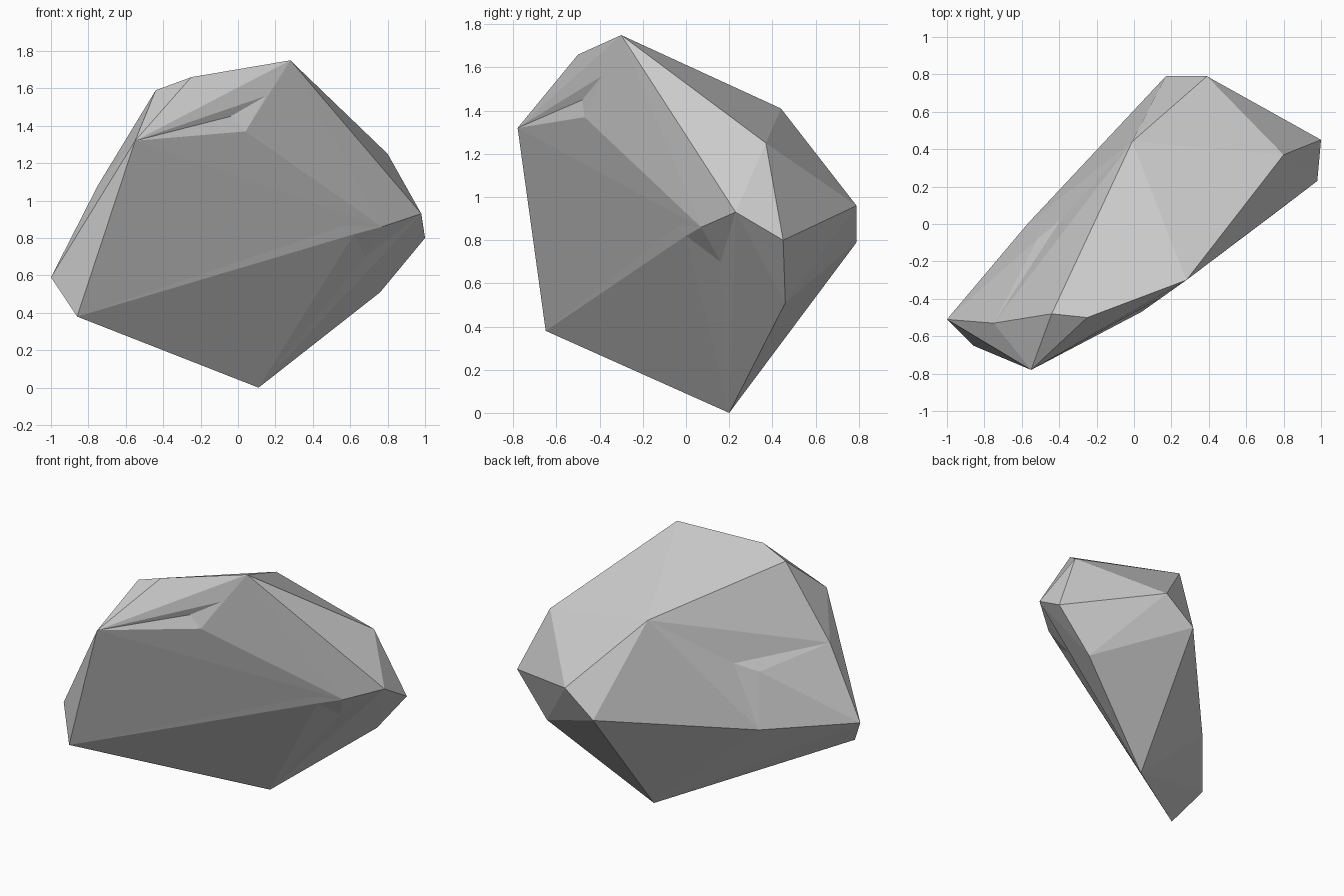
import bpy, bmesh

if "Cube" in bpy.data.objects:
    bpy.data.objects.remove(bpy.data.objects["Cube"])

bm = bmesh.new()
pts = {}


def add_points(**coords):
    for name, co in coords.items():
        pts[name] = bm.verts.new(co)


def dent(region, facets):
    """Remove the hull faces spanned by the region's corners and chip in new facets."""
    corners = {pts[c] for c in region}
    old = [f for f in bm.faces if set(f.verts) <= corners]
    bmesh.ops.delete(bm, geom=old, context='FACES_ONLY')
    for tri in facets.split():
        vs = [pts[c] for c in tri]
        if not bm.faces.get(vs):
            bm.faces.new(vs)


# Rock body: convex hull of its outer corners
add_points(
    A=(-1.0, -.51, .59), B=(-.86, -.65, .38), C=(.11, .20, 0),
    D=(.76, .46, .51), E=(1.0, .45, .80), F=(.98, .23, .93),
    G=(.80, .37, 1.25), H=(.28, -.30, 1.75), I=(-.25, -.50, 1.66),
    J=(-.44, -.48, 1.59), K=(-.75, -.53, 1.08), L=(-.55, -.78, 1.32),
    M=(.04, -.47, 1.37), N=(.77, .07, .86), O=(-.01, .44, 1.41),
    P=(.39, .79, .96), Q=(.17, .79, .79), R=(-.57, 0, .62))
bmesh.ops.convex_hull(bm, input=list(bm.verts))

# Long crack under the front ledge
add_points(V=(-.06, -.46, 1.19), Y=(.13, -.34, 1.22), Z=(.35, -.21, 1.07),
           W=(.62, 0, .82), X=(.68, .16, .70))
dent("MBNCF", "BVM MVY VZY BZV BWZ BCW CXW CFX FNX MYN YZN ZWN WXN")

# Chipped hollow below the summit
add_points(b=(.15, -.39, 1.56), c=(-.04, -.48, 1.45))
dent("LMHI", "LIH LHb Lbc LcM cbM bHM")

# Broken hollow on the back
add_points(S=(-.39, .025, 1.05), U=(-.515, -.08, .985))
dent("OKARQ", "OQR ORS OSK SUK UAK SRU URA")

bmesh.ops.delete(bm, geom=[v for v in bm.verts if not v.link_faces], context='VERTS')
bmesh.ops.recalc_face_normals(bm, faces=list(bm.faces))
mesh = bpy.data.meshes.new("rock")
bm.to_mesh(mesh)
bm.free()
bpy.context.collection.objects.link(bpy.data.objects.new("rock", mesh))
